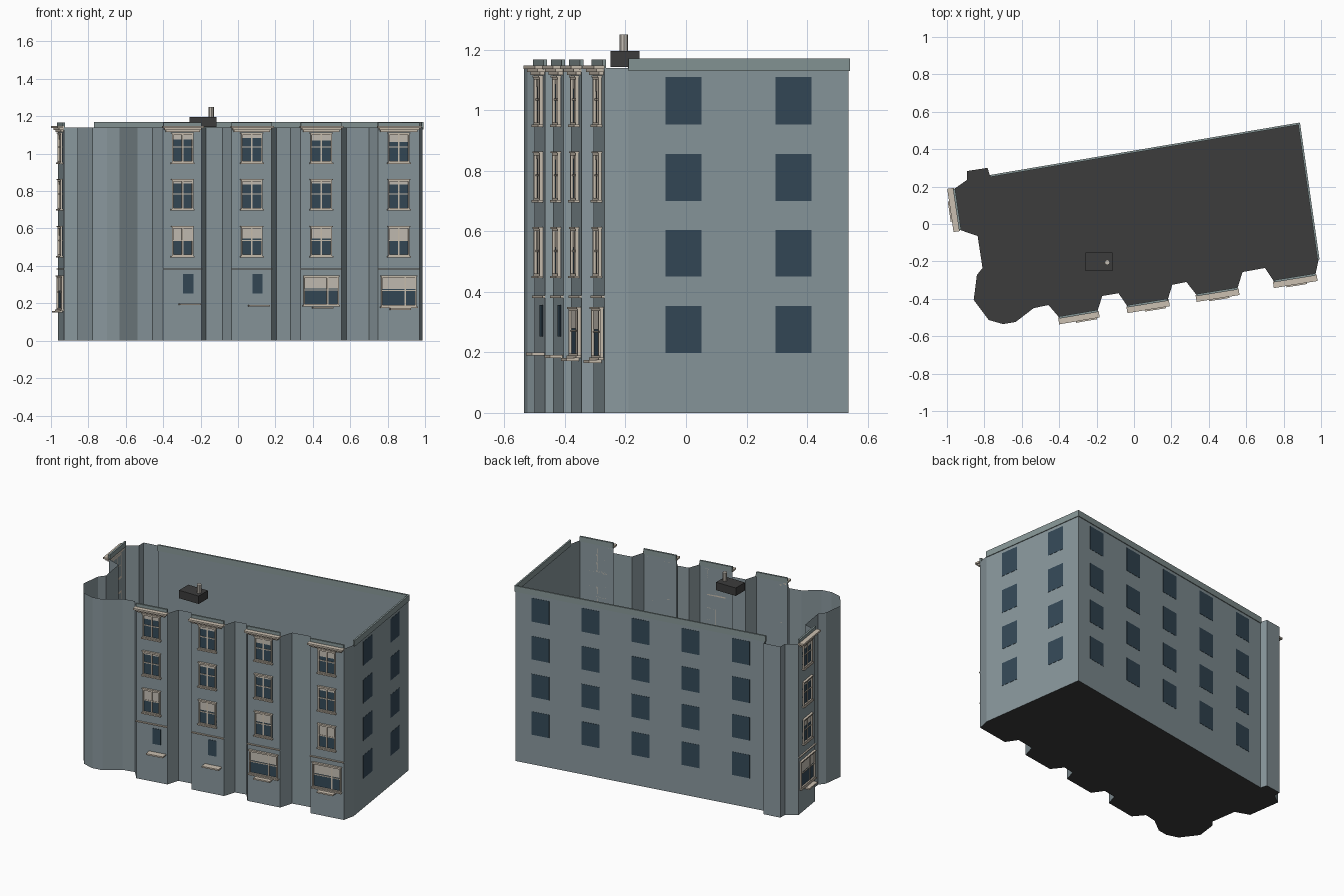
import bpy, bmesh, math
from mathutils import Matrix, Vector

if "Cube" in bpy.data.objects:
    bpy.data.objects.remove(bpy.data.objects["Cube"])

def material(name, rgb):
    m = bpy.data.materials.new(name)
    m.diffuse_color = (*rgb, 1)
    m.use_nodes = True
    m.node_tree.nodes["Principled BSDF"].inputs["Base Color"].default_value = m.diffuse_color
    return m

WALL = material("blue_grey_wall", (0.25, 0.31, 0.335))
PARAPET = material("green_grey_parapet", (0.24, 0.305, 0.305))
DARK = material("dark_roof_felt", (0.045, 0.045, 0.045))
GLASS = material("dark_blue_glass", (0.034, 0.066, 0.095))
TRIM = material("beige_stone_trim", (0.60, 0.53, 0.44))
BLIND = material("pale_blind", (0.56, 0.52, 0.46))

def finish(bm, name, mats):
    me = bpy.data.meshes.new(name)
    bm.to_mesh(me)
    bm.free()
    for m in mats:
        me.materials.append(m)
    ob = bpy.data.objects.new(name, me)
    bpy.context.collection.objects.link(ob)
    return ob

def boxes(name, mat, frame, items):
    """Each item: u0, u1, out0, out1, z0, z1 in a wall frame."""
    bm = bmesh.new()
    for u0, u1, d0, d1, z0, z1 in items:
        mtx = Matrix.Translation(((u0 + u1) / 2, (d0 + d1) / 2, (z0 + z1) / 2)) @ \
            Matrix.Diagonal((u1 - u0, d1 - d0, z1 - z0, 1))
        bmesh.ops.create_cube(bm, size=1, matrix=mtx)
    bm.transform(frame)
    bmesh.ops.recalc_face_normals(bm, faces=bm.faces)
    return finish(bm, name, [mat])

def wall_frame(p0, p1):
    """Origin mid-wall; x along the wall, y outward, z up."""
    p0, p1 = Vector(p0), Vector(p1)
    d, c = (p1 - p0).normalized(), (p0 + p1) / 2
    return Matrix(((d.x, d.y, 0, c.x), (d.y, -d.x, 0, c.y), (0, 0, 1, 0), (0, 0, 0, 1))), (p1 - p0).length

# Footprint, counter-clockwise from the back right corner
BACK = [(0.883, 0.537), (-0.77, 0.257)]
LEFT = [(-0.783, 0.30), (-0.894, 0.283), (-0.894, 0.235), (-0.962, 0.187), (-0.930, -0.032),
        (-0.836, -0.064), (-0.81, -0.235), (-0.84, -0.273)]
ROUND = [(-0.857, -0.406), (-0.777, -0.513), (-0.70, -0.535), (-0.633, -0.524),
         (-0.537, -0.45), (-0.457, -0.433)]
FRONT = [(-0.40, -0.50), (-0.195, -0.465), (-0.17, -0.385), (-0.083, -0.37),
         (-0.035, -0.44), (0.18, -0.405), (0.205, -0.325), (0.28, -0.31),
         (0.335, -0.38), (0.553, -0.345), (0.58, -0.257), (0.70, -0.235),
         (0.748, -0.306), (0.97, -0.27), (0.987, -0.19)]
H = 1.14

# Open wall shell with a dark floor
bm = bmesh.new()
pts = BACK + LEFT + ROUND + FRONT
low = [bm.verts.new((x, y, 0)) for x, y in pts]
top = [bm.verts.new((x, y, H)) for x, y in pts]
for i in range(len(pts)):
    j = (i + 1) % len(pts)
    bm.faces.new((low[i], low[j], top[j], top[i]))
floor = bm.faces.new(low[::-1])
floor.material_index = 1
finish(bm, "wall_shell", [WALL, DARK])

# Plain back and right walls: window plates and parapet
ROWS = [(0.198, 0.353), (0.45, 0.604), (0.70, 0.856), (0.952, 1.11)]
for name, p0, p1, n in (("back", BACK[0], BACK[1], 5), ("right", FRONT[-1], BACK[0], 2)):
    f, L = wall_frame(p0, p1)
    boxes(name + "_windows", GLASS, f,
          [(L * ((i + 0.5) / n - 0.5) - 0.06, L * ((i + 0.5) / n - 0.5) + 0.06, 0.0005, 0.002, z0, z1)
           for i in range(n) for z0, z1 in ROWS])
    boxes(name + "_parapet", PARAPET, f, [(-L / 2, L / 2 + 0.004 * (n == 2), -0.006, 0.005, 1.13, 1.17)])

def window(name, f, u, w, z0, z1, blind, mull):
    """Framed sash window; blind = fraction covered from the top."""
    b, h = 0.007, z1 - z0
    a, c = u - w / 2, u + w / 2
    boxes(name + "_glass", GLASS, f, [(a, c, 0.0005, 0.002, z0, z1)])
    boxes(name + "_blind", BLIND, f, [(a, c, 0.002, 0.003, z1 - h * blind, z1)])
    mz, mu = z0 + h * 0.53, u + mull * w
    boxes(name + "_frame", TRIM, f, [
        (a, a + b, 0, 0.011, z0, z1), (c - b, c, 0, 0.011, z0, z1),
        (a, c, 0, 0.011, z1 - b, z1), (a, c, 0, 0.011, z0, z0 + b),
        (mu - 0.004, mu + 0.004, 0, 0.007, z0, z1),
        (a, c, 0, 0.006, mz - 0.003, mz + 0.003),
        (a - 0.006, c + 0.006, 0, 0.017, z0 - 0.008, z0),
        (a - 0.004, c + 0.004, 0, 0.015, z1, z1 + 0.006)])

# Bays: wall corners, sill height, wide ground window or not, blinds per floor
BAYS = [("left_bay", LEFT[3], LEFT[4], 0.15, True, (0.3, 0.15, 0.2)),
        ("front_bay_1", FRONT[0], FRONT[1], 0.19, False, (0.47, 0.12, 0.2)),
        ("front_bay_2", FRONT[4], FRONT[5], 0.182, False, (0.4, 0.15, 0.15)),
        ("front_bay_3", FRONT[8], FRONT[9], 0.172, True, (0.4, 0.12, 0.25)),
        ("front_bay_4", FRONT[12], FRONT[13], 0.165, True, (0.45, 0.15, 0.3))]
for name, p0, p1, sill, wide, blinds in BAYS:
    f, L = wall_frame(p0, p1)
    r = L / 2
    for k, (z0, z1) in enumerate([(0.453, 0.608), (0.703, 0.858), (0.953, 1.108)]):
        window(f"{name}_window_{k + 2}", f, 0, 0.115, z0, z1, blinds[k], 0)
    # ground floor
    if wide:
        window(name + "_ground_window", f, 0, 0.19, sill + 0.018, 0.343, 0.42, 0.18)
        boxes(name + "_ground_sill", TRIM, f, [(-0.05, 0.06, 0, 0.043, sill, sill + 0.009)])
    else:
        boxes(name + "_ground_window", GLASS, f, [(0.004, 0.06, 0.0005, 0.003, 0.253, 0.357)])
        boxes(name + "_ground_sill", TRIM, f, [(-0.02, 0.094, 0, 0.043, sill, sill + 0.009)])
    # string course and stepped cornice
    boxes(name + "_string_course", TRIM, f, [(-r, r, 0, 0.009, 0.38, 0.387)])
    boxes(name + "_cornice", TRIM, f, [
        (-r + 0.012, r - 0.012, 0, 0.016, 1.117, 1.126),
        (-r + 0.004, r - 0.004, 0, 0.026, 1.126, 1.136),
        (-r - 0.006, r + 0.006, 0, 0.036, 1.136, 1.147)])
    boxes(name + "_parapet", PARAPET, f, [(-r, r, -0.006, 0.006, 1.135, 1.168)])

# Rooftop housing and flue
boxes("roof_housing", DARK, Matrix(), [(-0.26, -0.115, -0.25, -0.153, 1.142, 1.195)])
bm = bmesh.new()
bmesh.ops.create_cone(bm, cap_ends=True, segments=8, radius1=0.014, radius2=0.014, depth=0.055,
                      matrix=Matrix.Translation((-0.143, -0.205, 1.2225)))
finish(bm, "flue_pipe", [BLIND])
